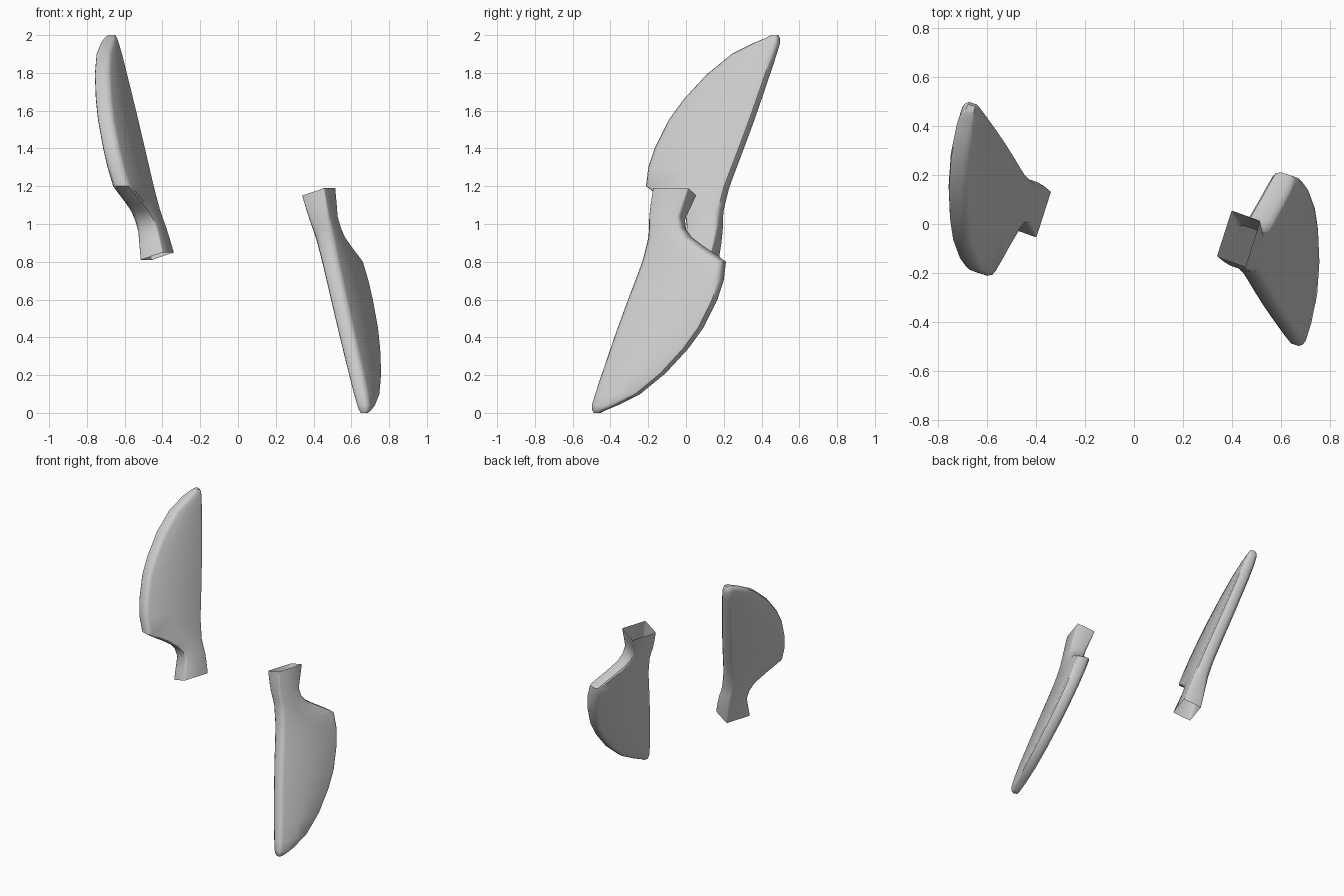
import bpy, bmesh

if "Cube" in bpy.data.objects:
    bpy.data.objects.remove(bpy.data.objects["Cube"])

PITCH = 0.32    # sideways slope of the chord
# stations along the span: height, leading edge y, trailing edge y, thickness, root tilt
STATIONS = [
    (1.15, -0.175, 0.055, 0.145, 0.04), (1.08, -0.190, 0.025, 0.135, 0.03),
    (1.02, -0.200, 0.000, 0.125, 0.02), (0.97, -0.203, 0.008, 0.120, 0.01),
    (0.93, -0.208, 0.040, 0.115, 0.0), (0.87, -0.222, 0.120, 0.110, 0.0),
    (0.83, -0.232, 0.180, 0.108, 0.0), (0.80, -0.240, 0.220, 0.106, 0.0),
    (0.70, -0.277, 0.208, 0.104, 0.0), (0.60, -0.315, 0.175, 0.102, 0.0),
    (0.45, -0.370, 0.100, 0.100, 0.0), (0.34, -0.408, 0.020, 0.098, 0.0),
    (0.21, -0.452, -0.100, 0.095, 0.0), (0.10, -0.488, -0.235, 0.088, 0.0),
    (0.04, -0.505, -0.355, 0.078, 0.0), (0.015, -0.500, -0.420, 0.062, 0.0),
    (0.0, -0.490, -0.450, 0.035, 0.0),
]
T_MAX = 0.106


def section(z, y0, y1, t, tilt):
    """Rounded-edge blade section at one station."""
    dy = 0.29 * t
    a, b = y0 + dy, y1                      # back face ends
    r = min(0.028, (b - a) * 0.3)
    if tilt:                                # boxier towards the root
        r *= 1 - tilt / 0.045
    k = 0.28 * r / 0.028
    m = (a + b) / 2
    prof = [(a, k), (a, 1 - k), (a + r * 0.35, 1 - k * 0.3), (a + r, 1), (m, 1),
            (b - r, 1), (b - r * 0.35, 1 - k * 0.3), (b, 1 - k), (b, k),
            (b - r * 0.35, k * 0.3), (b - r, 0), (m, 0), (a + r, 0), (a + r * 0.35, k * 0.3)]
    thin = (max(0, T_MAX - t) / 2) if z < 0.8 else 0
    pts = []
    for y, w in prof:
        zz = z + tilt * w
        x = 0.784 - 0.35 * zz + PITCH * y + 0.9 * t * w + thin * 0.5
        pts.append((x, y - dy * w, zz))
    return pts


def make_blade(name, inverted):
    bm = bmesh.new()
    rings = []
    for st in STATIONS:
        pts = section(*st)
        if inverted:
            pts = [(-x, -y, 2 - z) for x, y, z in pts]
        rings.append([bm.verts.new(p) for p in pts])
    n = len(rings[0])
    for r0, r1 in zip(rings, rings[1:]):
        for i in range(n):
            j = (i + 1) % n
            bm.faces.new((r0[i], r0[j], r1[j], r1[i]))
    bm.faces.new(rings[-1])                 # tip cap, root stays open
    bmesh.ops.remove_doubles(bm, verts=bm.verts, dist=0.0005)
    bmesh.ops.recalc_face_normals(bm, faces=bm.faces)
    me = bpy.data.meshes.new(name)
    bm.to_mesh(me)
    bm.free()
    ob = bpy.data.objects.new(name, me)
    bpy.context.collection.objects.link(ob)
    bpy.ops.object.select_all(action='DESELECT')
    ob.select_set(True)
    bpy.context.view_layer.objects.active = ob
    bpy.ops.object.shade_smooth_by_angle(angle=0.7)


# lower right blade and its point-mirrored upper left twin
make_blade("lower_blade", False)
make_blade("upper_blade", True)
